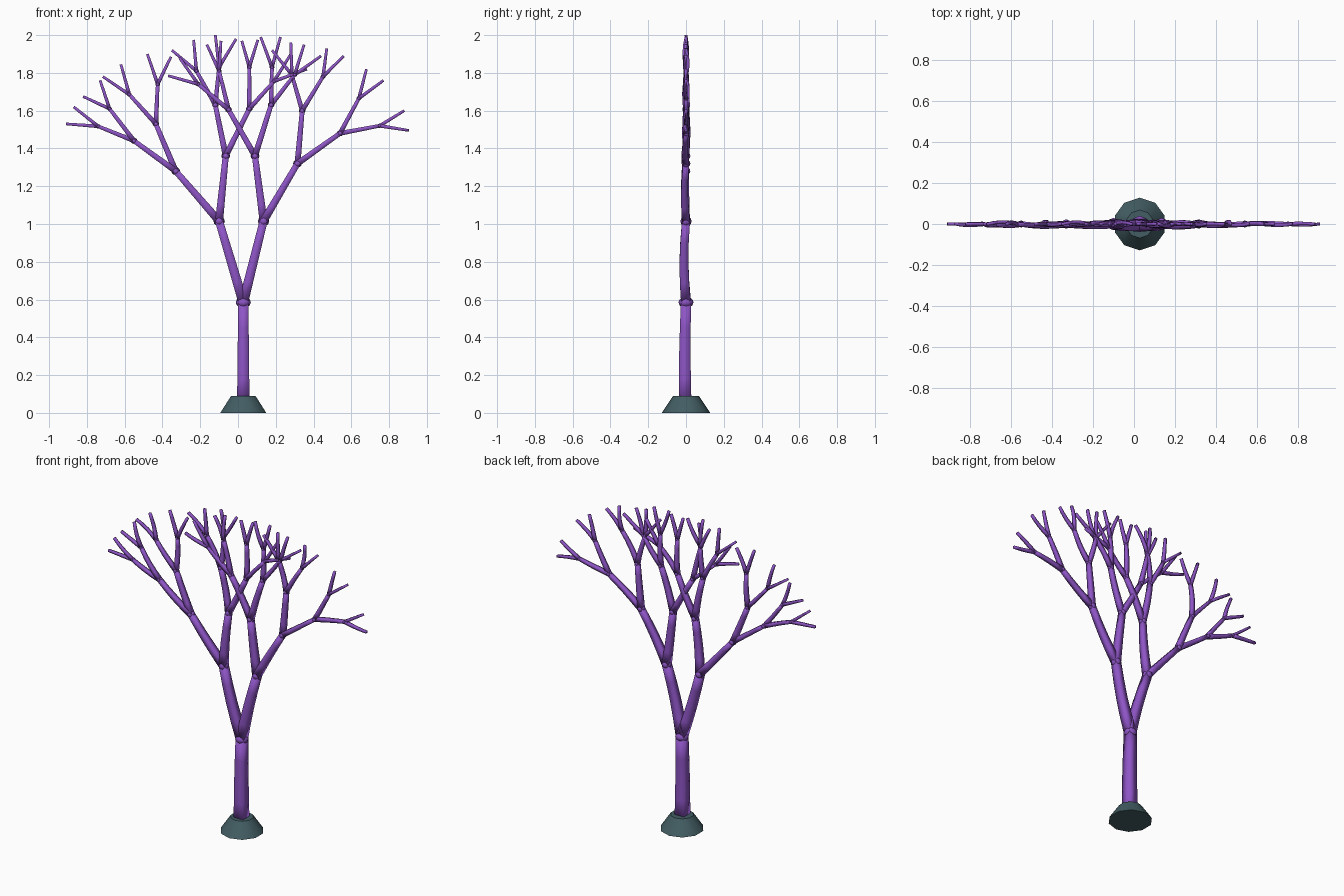
import bpy, bmesh, math, random
from mathutils import Vector, Matrix

if "Cube" in bpy.data.objects:
    bpy.data.objects.remove(bpy.data.objects["Cube"])

random.seed(4)
SIDES = 4


def material(name, rgb):
    m = bpy.data.materials.new(name)
    m.diffuse_color = (*rgb, 1)
    m.use_nodes = True
    m.node_tree.nodes["Principled BSDF"].inputs["Base Color"].default_value = m.diffuse_color
    return m


purple = material("purple_bark", (0.27, 0.09, 0.56))
slate = material("slate", (0.055, 0.11, 0.125))


def finish(bm, name, mat, angle):
    bmesh.ops.recalc_face_normals(bm, faces=bm.faces)
    me = bpy.data.meshes.new(name)
    bm.to_mesh(me)
    bm.free()
    me.materials.append(mat)
    ob = bpy.data.objects.new(name, me)
    bpy.context.collection.objects.link(ob)
    bpy.ops.object.select_all(action='DESELECT')
    ob.select_set(True)
    bpy.context.view_layer.objects.active = ob
    bpy.ops.object.shade_smooth_by_angle(angle=math.radians(angle))
    return ob


def tube(bm, a, b, r0, r1, bow):
    """Tapered square limb from a to b, bowed slightly in y; r is half the side."""
    d = (b - a).normalized()
    side = Vector((0, 1, 0))
    up = d.cross(side).normalized()
    rings = []
    for t in (0, 0.25, 0.5, 0.75, 1):
        c = a.lerp(b, t) + side * bow * math.sin(math.pi * t)
        r = (r0 + (r1 - r0) * t) * math.sqrt(2)
        rings.append([bm.verts.new(c + r * (math.cos(k) * side + math.sin(k) * up))
                      for k in (2 * math.pi * (i + .5) / SIDES for i in range(SIDES))])
    for p, q in zip(rings, rings[1:]):
        for i in range(SIDES):
            j = (i + 1) % SIDES
            bm.faces.new((p[i], p[j], q[j], q[i]))
    bm.faces.new(rings[0])
    bm.faces.new(rings[-1])


# Fork points (x, z) per level; node i forks into nodes 2i and 2i+1 of the next level
levels = [
    [(.028, .585)],
    [(-.10, 1.015), (.135, 1.015)],
    [(-.33, 1.28), (-.065, 1.36), (.09, 1.36), (.315, 1.32)],
    [(-.55, 1.44), (-.435, 1.53), (-.12, 1.63), (.06, 1.61),
     (-.05, 1.605), (.175, 1.63), (.34, 1.60), (.54, 1.48)],
    [(-.74, 1.517), (-.68, 1.61), (-.575, 1.685), (-.425, 1.74),
     (-.22, 1.81), (-.10, 1.83), (.06, 1.83), (.19, 1.755),
     (-.21, 1.74), (-.10, 1.81), (.18, 1.83), (.30, 1.79),
     (.285, 1.79), (.45, 1.78), (.64, 1.665), (.75, 1.52)],
    [(-.91, 1.53), (-.87, 1.62), (-.82, 1.675), (-.73, 1.76),
     (-.715, 1.78), (-.62, 1.845), (-.48, 1.90), (-.355, 1.885),
     (-.35, 1.92), (-.235, 1.975), (-.12, 2.0), (-.01, 1.98),
     (.02, 1.97), (.105, 1.975), (.28, 1.90), (.365, 1.82),
     (-.37, 1.785), (-.31, 1.88), (-.165, 1.95), (-.09, 1.97),
     (.12, 1.99), (.225, 1.99), (.35, 1.95), (.44, 1.89),
     (.18, 1.92), (.28, 1.96), (.47, 1.93), (.56, 1.89),
     (.68, 1.82), (.77, 1.76), (.88, 1.60), (.905, 1.495)],
]
radii = [(.033, .027), (.026, .021), (.021, .016), (.016, .0125), (.0125, .0095), (.0095, .007)]
joint_r = [.040, .030, .023, .0175, .013]

# Base
bm = bmesh.new()
bmesh.ops.create_cone(bm, cap_ends=True, segments=10, radius1=.128, radius2=.068, depth=.09,
                      matrix=Matrix.Translation((.028, 0, .045)))
finish(bm, "base", slate, 45)

# Trunk
nodes = [[Vector((x, 0, z)) for x, z in lv] for lv in levels]
bm = bmesh.new()
tube(bm, Vector((.028, -.004, .05)), nodes[0][0], *radii[0], -.004)
finish(bm, "trunk", purple, 120)

# Branches, one object per level
for n in range(1, 6):
    bm = bmesh.new()
    for i, b in enumerate(nodes[n]):
        bow = -.011 if n == 1 else random.uniform(-.011, .011)
        tube(bm, nodes[n - 1][i // 2], b, *radii[n], bow)
    finish(bm, f"branches_level_{n}", purple, 120)

# Knuckles at the forks
bm = bmesh.new()
for n, r in enumerate(joint_r):
    for p in nodes[n]:
        flat = .75 if n == 0 else .9
        bmesh.ops.create_uvsphere(bm, u_segments=8, v_segments=6, radius=r,
                                  matrix=Matrix.Translation(p) @ Matrix.Diagonal((1, 1, flat, 1)))
finish(bm, "fork_knuckles", purple, 120)
